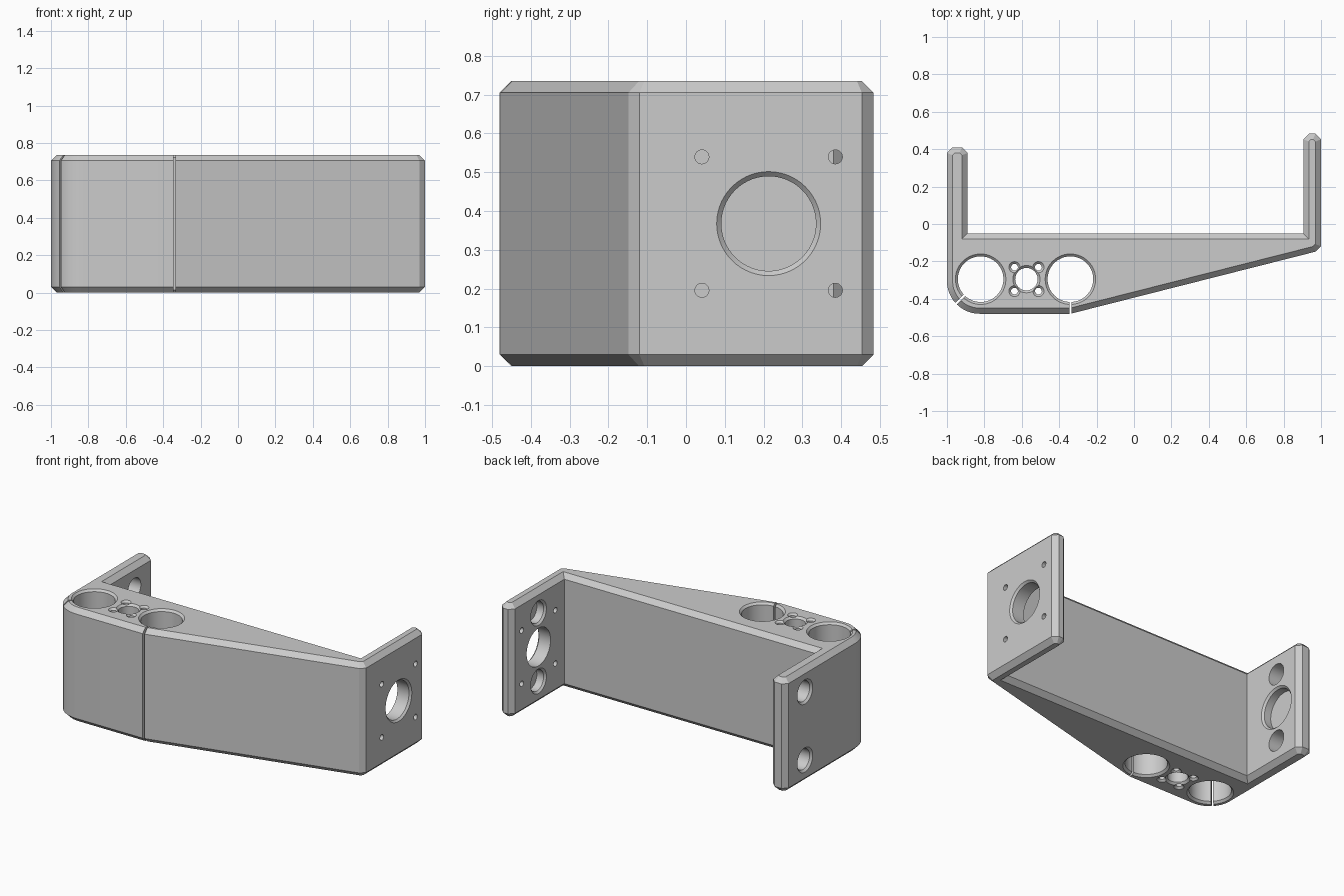
import bpy
import bmesh
from math import sin, cos, pi, radians
from mathutils import Matrix, Vector

default = bpy.data.objects.get("Cube")
if default:
    bpy.data.objects.remove(default)

HEIGHT = 0.735
MID = HEIGHT / 2
BEVEL = 0.03
OVER = 0.01

grey = bpy.data.materials.new("plain_grey")
grey.use_nodes = True
grey.diffuse_color = (0.6, 0.6, 0.6, 1)
grey.node_tree.nodes["Principled BSDF"].inputs["Base Color"].default_value = (0.6, 0.6, 0.6, 1)


def make_object(name, bm):
    mesh = bpy.data.meshes.new(name)
    bm.to_mesh(mesh)
    bm.free()
    mesh.materials.append(grey)
    obj = bpy.data.objects.new(name, mesh)
    bpy.context.collection.objects.link(obj)
    return obj


def loft(name, loops):
    """Closed solid through a stack of point loops."""
    bm = bmesh.new()
    rings = [[bm.verts.new(p) for p in loop] for loop in loops]
    for low, high in zip(rings, rings[1:]):
        for i in range(len(low)):
            j = (i + 1) % len(low)
            bm.faces.new((low[i], low[j], high[j], high[i]))
    bm.faces.new(rings[0][::-1])
    bm.faces.new(rings[-1])
    return make_object(name, bm)


def inset(points, distance):
    """Move a counter-clockwise outline inward with mitred corners."""
    result = []
    for i, point in enumerate(points):
        before = (point - points[i - 1]).normalized()
        after = (points[(i + 1) % len(points)] - point).normalized()
        n1, n2 = Vector((-before.y, before.x)), Vector((-after.y, after.x))
        result.append(point + (n1 + n2) * distance / (1 + n1.dot(n2)))
    return result


def cut(target, cutter):
    cutter.hide_render = True
    mod = target.modifiers.new("cut", 'BOOLEAN')
    mod.operation = 'DIFFERENCE'
    mod.solver = 'EXACT'
    mod.object = cutter
    bpy.context.view_layer.update()
    bpy.context.view_layer.objects.active = target
    bpy.ops.object.modifier_apply(modifier=mod.name)
    bpy.data.objects.remove(cutter)


def bore(target, profile, start, axis, segments=56):
    """Cut a turned hole: profile of (radius, distance along axis)."""
    turn = Vector((0, 0, 1)).rotation_difference(Vector(axis)).to_matrix().to_4x4()
    place = Matrix.Translation(start) @ turn
    angles = [2 * pi * i / segments for i in range(segments)]
    cut(target, loft("cutter", [[place @ Vector((r * cos(a), r * sin(a), t)) for a in angles]
                                for r, t in profile]))


def through(r, flare, length, start_flare=True, end_flare=True):
    """Through-hole profile with optional chamfered mouths."""
    first = [(r + flare + OVER, -OVER), (r, flare)] if start_flare else [(r, -OVER)]
    last = [(r, length - flare), (r + flare + OVER, length + OVER)] if end_flare else [(r, length + OVER)]
    return first + last


def pocket(r, flare, depth):
    return [(r + flare + OVER, -OVER), (r, flare), (r, depth)]


# Bracket outline: two arms, rounded front corner, sloping front
corner = [(-0.825 - 0.175 * cos(a), -0.305 - 0.175 * sin(a))
          for a in (radians(90 * i / 12) for i in range(13))]
outline = [Vector(p) for p in corner + [
    (-0.34, -0.48), (0.97, -0.148), (1.0, -0.12),
    (1.0, 0.453), (0.97, 0.483), (0.935, 0.483), (0.905, 0.453),
    (0.905, -0.05), (-0.89, -0.05),
    (-0.89, 0.38), (-0.92, 0.41), (-0.97, 0.41), (-1.0, 0.38)]]
narrow = inset(outline, BEVEL)
layers = [(narrow, 0), (outline, BEVEL), (outline, HEIGHT - BEVEL), (narrow, HEIGHT)]
bracket = loft("bracket", [[(p.x, p.y, z) for p in loop] for loop, z in layers])

# Vertical bores: two large, one middle with four screw holes
UP, LEFT, RIGHT = (0, 0, 1), (1, 0, 0), (-1, 0, 0)
ROW = -0.295
for x in (-0.82, -0.34):
    bore(bracket, through(0.122, 0.013, HEIGHT), (x, ROW, 0), UP)
bore(bracket, through(0.06, 0.013, HEIGHT), (-0.575, ROW, 0), UP, 40)
for sx in (-1, 1):
    for sy in (-1, 1):
        bore(bracket, through(0.018, 0.012, HEIGHT),
             (-0.575 + sx * 0.064, ROW + sy * 0.064, 0), UP, 24)

# Left arm: main hole and screw holes
AXIS_Y = 0.213
bore(bracket, through(0.122, 0.012, 0.095, False, True), (0.905, AXIS_Y, MID), LEFT)
for sy in (-1, 1):
    for sz in (-1, 1):
        bore(bracket, through(0.018, 0, 0.095, False, False),
             (0.905, AXIS_Y + sy * 0.172, MID + sz * 0.172), LEFT, 24)

# Blind pockets inside the left arm, chamfered holes through the right arm
for sz in (-1, 1):
    z = MID + sz * 0.22
    bore(bracket, pocket(0.068, 0.012, 0.06), (0.905, AXIS_Y, z), LEFT, 40)
    bore(bracket, through(0.066, 0.013, 0.11, True, False), (-1.0, AXIS_Y, z), LEFT, 40)
bore(bracket, pocket(0.122, 0.012, 0.06), (-0.89, AXIS_Y, MID), RIGHT)

# Clamping slits from the large bores to the outside
for x, angle in ((-0.34, -90), (-0.82, -135)):
    bm = bmesh.new()
    spin = Matrix.Rotation(radians(angle), 4, 'Z')
    place = Matrix.Translation((x, ROW, MID)) @ spin @ Matrix.Translation((0.19, 0, 0))
    bmesh.ops.create_cube(bm, size=1, matrix=place @ Matrix.Diagonal((0.2, 0.012, 1, 1)))
    cut(bracket, make_object("cutter", bm))

bpy.ops.object.select_all(action='DESELECT')
bracket.select_set(True)
bpy.context.view_layer.objects.active = bracket
bpy.ops.object.shade_smooth_by_angle(angle=radians(12))
